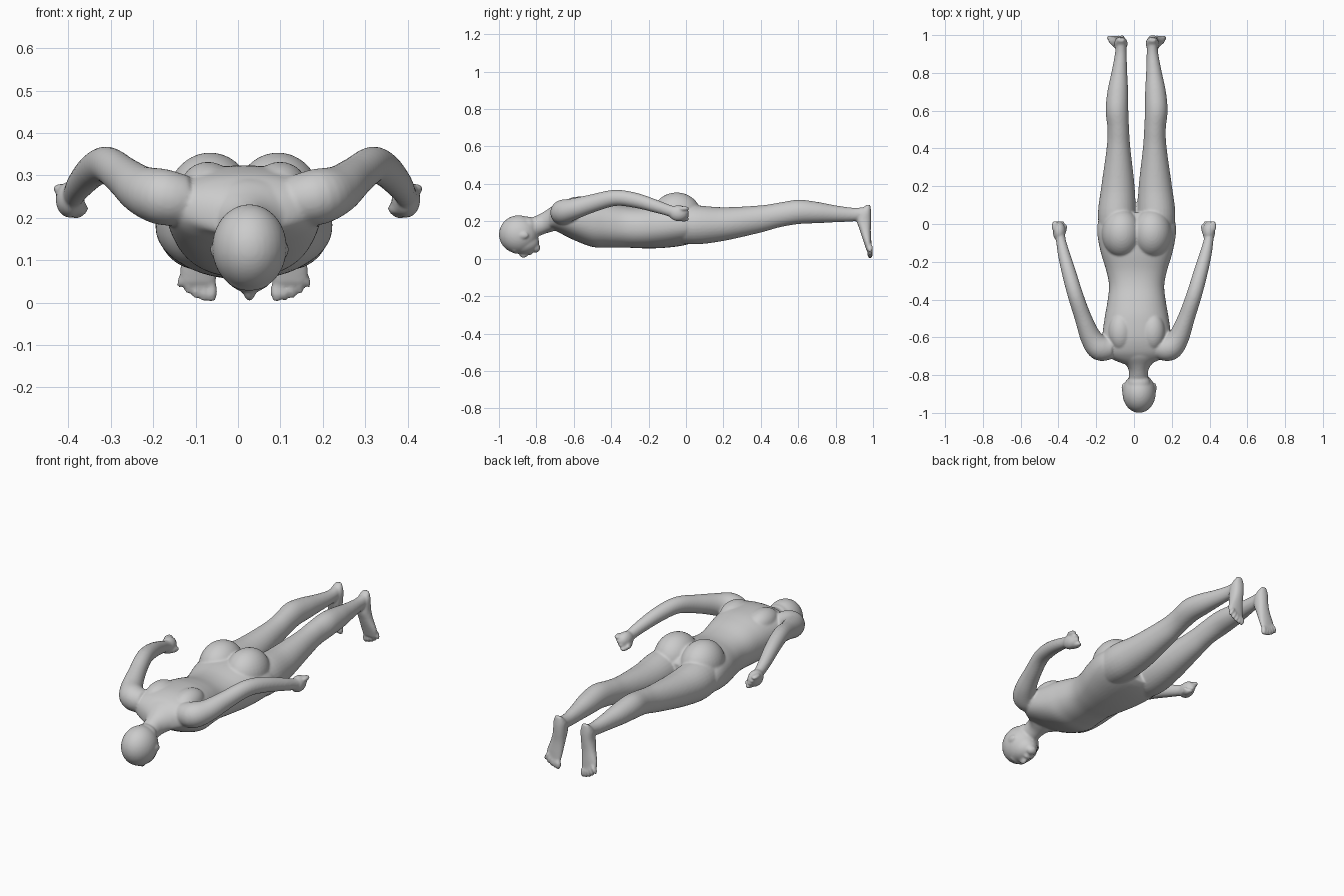
import bpy, bmesh, math
from mathutils import Vector, Matrix

if "Cube" in bpy.data.objects:
    bpy.data.objects.remove(bpy.data.objects["Cube"])

parts = []


def add(name, bm):
    bmesh.ops.recalc_face_normals(bm, faces=bm.faces)
    me = bpy.data.meshes.new(name)
    bm.to_mesh(me)
    bm.free()
    ob = bpy.data.objects.new(name, me)
    bpy.context.collection.objects.link(ob)
    parts.append(ob)


def spline(pts, n=5):
    # Catmull-Rom interpolation of station tuples
    out = []
    for i in range(len(pts) - 1):
        q = [pts[max(i - 1, 0)], pts[i], pts[i + 1], pts[min(i + 2, len(pts) - 1)]]
        for k in range(n):
            t = k / n
            out.append([0.5 * (2 * b + (c - a) * t + (2 * a - 5 * b + 4 * c - d) * t * t
                               + (3 * b - a - 3 * c + d) * t ** 3) for a, b, c, d in zip(*q)])
    return out + [list(pts[-1])]


def loft(name, stations, up, axis=None, power=2.0, seg=32):
    # stations: x, y, z, half width, half depth
    st = spline(stations)
    bm = bmesh.new()
    rings = []
    for i, (x, y, z, a, b) in enumerate(st):
        t = axis or (Vector(st[min(i + 1, len(st) - 1)][:3]) - Vector(st[max(i - 1, 0)][:3])).normalized()
        side = t.cross(up).normalized()
        v = side.cross(t)
        ring = []
        for k in range(seg):
            c, s = math.cos(2 * math.pi * k / seg), math.sin(2 * math.pi * k / seg)
            e = 2 / power
            p = side * math.copysign(abs(c) ** e, c) * a + v * math.copysign(abs(s) ** e, s) * b
            ring.append(bm.verts.new(Vector((x, y, z)) + p))
        rings.append(ring)
    for r, q in zip(rings, rings[1:]):
        for k in range(seg):
            bm.faces.new((r[k], r[(k + 1) % seg], q[(k + 1) % seg], q[k]))
    bm.faces.new(rings[0])
    bm.faces.new(rings[-1])
    add(name, bm)


def ball(name, loc, size, tilt=0, tilt_axis='Y'):
    bm = bmesh.new()
    m = Matrix.Translation(loc) @ Matrix.Rotation(tilt, 4, tilt_axis) @ Matrix.Diagonal((*size, 1))
    bmesh.ops.create_uvsphere(bm, u_segments=32, v_segments=20, radius=1, matrix=m)
    add(name, bm)


Y, Z = Vector((0, 1, 0)), Vector((0, 0, 1))
CX = 0.014


def along_y(rows, cx, s=1):
    # rows: y, x offset, half width, z bottom, z top
    return [(cx + s * x, y, (b + t) / 2, w, (t - b) / 2) for y, x, w, b, t in rows]


# torso and neck
loft("torso", along_y([
    (-.74, 0, .07, .15, .25), (-.71, 0, .14, .155, .28), (-.67, 0, .175, .135, .305),
    (-.6, 0, .182, .1, .322), (-.5, 0, .17, .063, .322), (-.42, 0, .156, .06, .308),
    (-.33, 0, .146, .06, .285), (-.25, 0, .16, .056, .28), (-.15, 0, .19, .056, .295),
    (-.05, 0, .208, .065, .3), (.02, 0, .2, .08, .28), (.06, 0, .15, .1, .25)], CX),
    Z, Y, 2.25, 48)
loft("neck", along_y([
    (-.87, 0, .055, .1, .2), (-.79, 0, .05, .12, .235), (-.75, 0, .064, .135, .257),
    (-.7, 0, .11, .15, .29), (-.66, 0, .1, .17, .29)], .024), Z, Y)

# head with face
HX = .027
ball("skull", (HX, -.895, .13), (.088, .105, .102))
ball("face", (HX, -.87, .088), (.066, .085, .064))
ball("chin", (HX, -.805, .058), (.03, .026, .026))
ball("nose", (HX, -.868, .026), (.014, .024, .022))
ball("lips", (HX, -.835, .035), (.024, .014, .016))
ball("brow", (HX, -.915, .048), (.048, .02, .02))
ball("nape", (HX, -.845, .175), (.06, .05, .05))

for s, side in ((1, "right"), (-1, "left")):
    ball(side + "_ear", (HX + s * .083, -.868, .125), (.01, .026, .018))
    ball(side + "_buttock", (CX + s * .08, -.05, .235), (.105, .13, .119))
    ball(side + "_shoulder_blade", (CX + s * .085, -.57, .27), (.065, .1, .062))

    # leg
    loft(side + "_leg", along_y([
        (-.08, .1, .09, .09, .28), (.05, .105, .1, .077, .285), (.2, .099, .088, .095, .275),
        (.4, .096, .063, .14, .285), (.5, .097, .057, .168, .3), (.6, .104, .06, .185, .315),
        (.7, .1, .055, .19, .304), (.8, .092, .042, .195, .285), (.9, .084, .031, .2, .272),
        (.96, .083, .028, .21, .278)], CX, s), Z, Y)

    # foot, pointing down
    rows = [(.288, .083, .018, .965, .985), (.25, .083, .033, .927, .99), (.2, .085, .035, .915, .99),
            (.15, .093, .038, .93, .988), (.09, .105, .045, .95, .991), (.045, .108, .042, .965, .993)]
    loft(side + "_foot", [(CX + s * x, (a + b) / 2, z, w, (b - a) / 2) for z, x, w, a, b in rows], Y, -Z, 2.3)
    for i in range(5):
        r = .015 if i == 0 else .0105
        ball(side + "_toe", (CX + s * (.077 + .0165 * i), .984, .027 + .002 * i * i),
             (r, .0145, .027), s * -.12 * i)

    # arm bent at the elbow
    loft(side + "_arm", [(.004 + s * x, y, z, r, q) for x, y, z, r, q in (
        (.13, -.655, .24, .06, .06), (.185, -.655, .25, .068, .066), (.232, -.6, .266, .056, .057),
        (.272, -.5, .296, .045, .048), (.313, -.38, .325, .041, .043), (.345, -.27, .312, .038, .04),
        (.375, -.16, .28, .032, .034), (.39, -.09, .257, .026, .03), (.395, -.05, .247, .026, .032))], Z)

    # closed fist
    hx = s * .396
    ball(side + "_hand", (hx, -.04, .243), (.034, .052, .043))
    ball(side + "_thumb", (hx - s * .027, -.035, .222), (.012, .036, .015), s * .3, 'Z')
    for i in range(4):
        ball(side + "_finger", (hx + s * (.022 - .012 * i), -.012, .268 - .019 * i), (.018, .03, .0125))

# fuse the parts into one smooth skin
bpy.ops.object.select_all(action='DESELECT')
for ob in parts:
    ob.select_set(True)
bpy.context.view_layer.objects.active = parts[0]
bpy.ops.object.join()
body = bpy.context.view_layer.objects.active
body.name = "body"
rm = body.modifiers.new("fuse", 'REMESH')
rm.mode = 'VOXEL'
rm.voxel_size = .006
rm.use_smooth_shade = True
sm = body.modifiers.new("soften", 'SMOOTH')
sm.factor = .5
sm.iterations = 6
